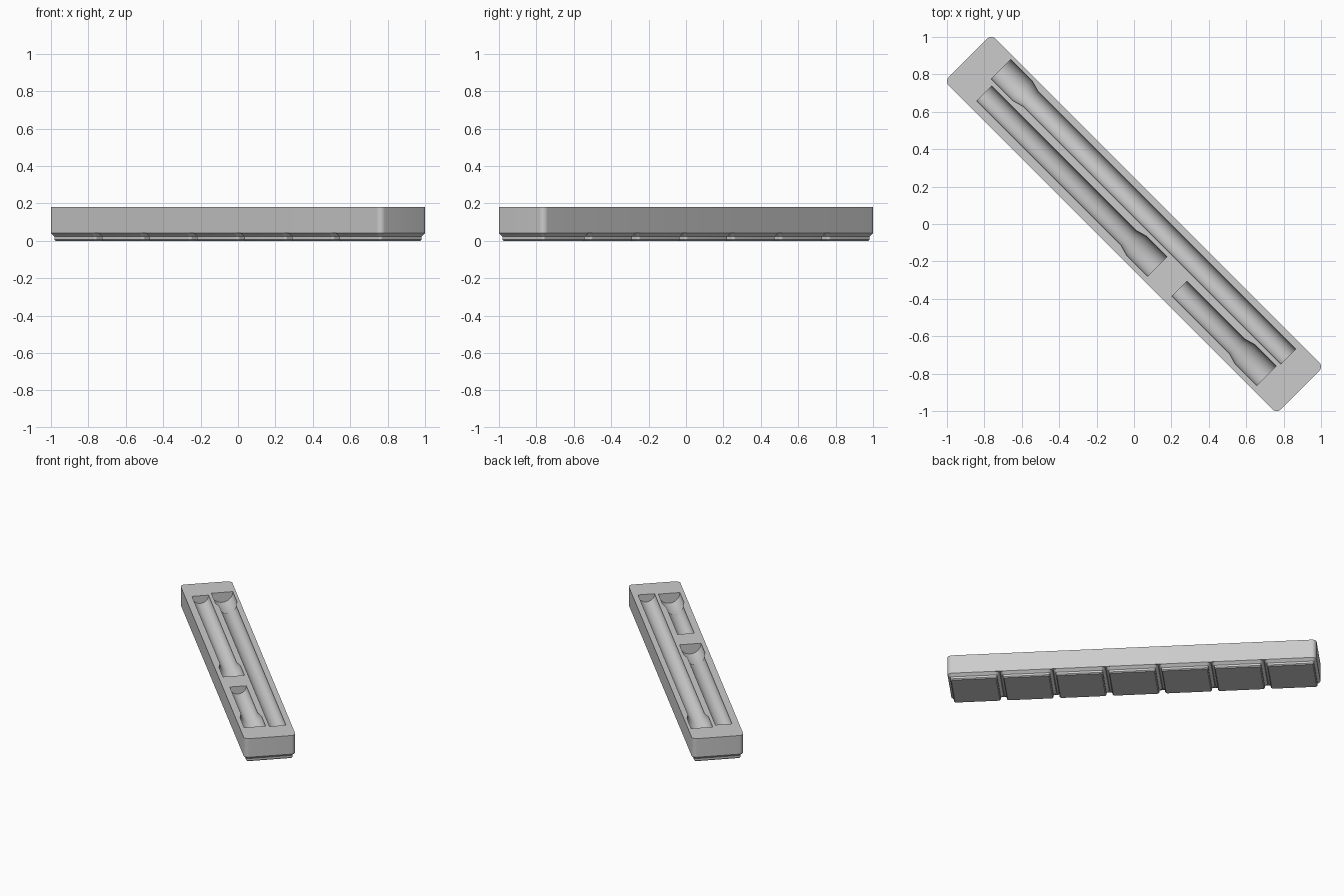
import bpy, bmesh, math

if "Cube" in bpy.data.objects:
    bpy.data.objects.remove(bpy.data.objects["Cube"])

S = 1 / 116.887          # millimetres to scene units
PITCH, CELLS = 42.0, 7   # length of one base cell, number of cells
TOP = 21.0 * S
TURN = -math.pi / 4      # the tray lies along a diagonal

grey = bpy.data.materials.new("light grey")
grey.diffuse_color = (0.6, 0.6, 0.6, 1)
grey.use_nodes = True
grey.node_tree.nodes["Principled BSDF"].inputs["Base Color"].default_value = grey.diffuse_color


def finish(name, bm):
    """Turn a bmesh into a rotated object."""
    bmesh.ops.recalc_face_normals(bm, faces=bm.faces)
    mesh = bpy.data.meshes.new(name)
    bm.to_mesh(mesh)
    bm.free()
    mesh.materials.append(grey)
    obj = bpy.data.objects.new(name, mesh)
    obj.rotation_euler.z = TURN
    bpy.context.collection.objects.link(obj)
    return obj


def smooth(obj):
    bpy.ops.object.select_all(action='DESELECT')
    obj.select_set(True)
    bpy.context.view_layer.objects.active = obj
    bpy.ops.object.shade_smooth_by_angle(angle=math.radians(25))


def rounded_ring(bm, cx, length, width, r, z, n=8):
    """Ring of vertices round a rectangle with rounded corners."""
    ring = []
    for q, (sx, sy) in enumerate([(1, 1), (-1, 1), (-1, -1), (1, -1)]):
        for i in range(n + 1):
            a = (q + i / n) * math.pi / 2
            x = cx + sx * (length / 2 - r) + r * math.cos(a)
            y = sy * (width / 2 - r) + r * math.sin(a)
            ring.append(bm.verts.new((x * S, y * S, z * S)))
    return ring


def bridge(bm, a, b):
    n = len(a)
    for i in range(n):
        bm.faces.new((a[i], a[(i + 1) % n], b[(i + 1) % n], b[i]))


def groove_cutter(name, v, profile, sides=64):
    """Solid of revolution lying along the tray, axis on the top face."""
    bm = bmesh.new()
    rings = []
    for u, r in profile:
        rings.append([bm.verts.new((u, v + r * math.cos(a), TOP + r * math.sin(a)))
                      for a in ((i + 0.5) * math.tau / sides for i in range(sides))])
    for a, b in zip(rings, rings[1:]):
        bridge(bm, a, b)
    bm.faces.new(rings[0])
    bm.faces.new(rings[-1])
    obj = finish(name, bm)
    obj.hide_render = True
    return obj


# Tray body
bm = bmesh.new()
full = PITCH * CELLS - 0.5
low = rounded_ring(bm, 0, full, 41.5, 3.75, 4.75)
high = rounded_ring(bm, 0, full, 41.5, 3.75, 21)
bridge(bm, low, high)
bm.faces.new(low)
bm.faces.new(high)
body = finish("tray_body", bm)

# Three grooves, each a thin barrel widening into a socket
THIN, WIDE = 0.057, 0.074
cutters = [
    groove_cutter("long_groove", 0.082,
                  [(-1.087, WIDE), (-0.925, WIDE), (-0.865, THIN), (1.085, THIN)]),
    groove_cutter("middle_groove", -0.073,
                  [(-1.06, THIN), (0.033, THIN), (0.093, WIDE), (0.248, WIDE)]),
    groove_cutter("short_groove", -0.073,
                  [(0.416, THIN), (0.853, THIN), (0.913, WIDE), (1.074, WIDE)]),
]
bpy.context.view_layer.objects.active = body
for cutter in cutters:
    mod = body.modifiers.new(cutter.name, 'BOOLEAN')
    mod.operation = 'DIFFERENCE'
    mod.solver = 'EXACT'
    mod.object = cutter
    bpy.ops.object.modifier_apply(modifier=mod.name)
for cutter in cutters:
    bpy.data.objects.remove(cutter)
smooth(body)

# Stepped feet, one per cell: (inset, corner radius, height)
STEPS = [(2.95, 0.8, 0), (2.15, 1.6, 0.8), (2.15, 1.6, 2.6), (0, 3.75, 4.75)]
for c in range(CELLS):
    bm = bmesh.new()
    cx = (c - (CELLS - 1) / 2) * PITCH
    rings = [rounded_ring(bm, cx, 41.5 - 2 * i, 41.5 - 2 * i, r, z) for i, r, z in STEPS]
    for a, b in zip(rings, rings[1:]):
        bridge(bm, a, b)
    bm.faces.new(rings[0])
    smooth(finish(f"base_foot_{c + 1}", bm))
